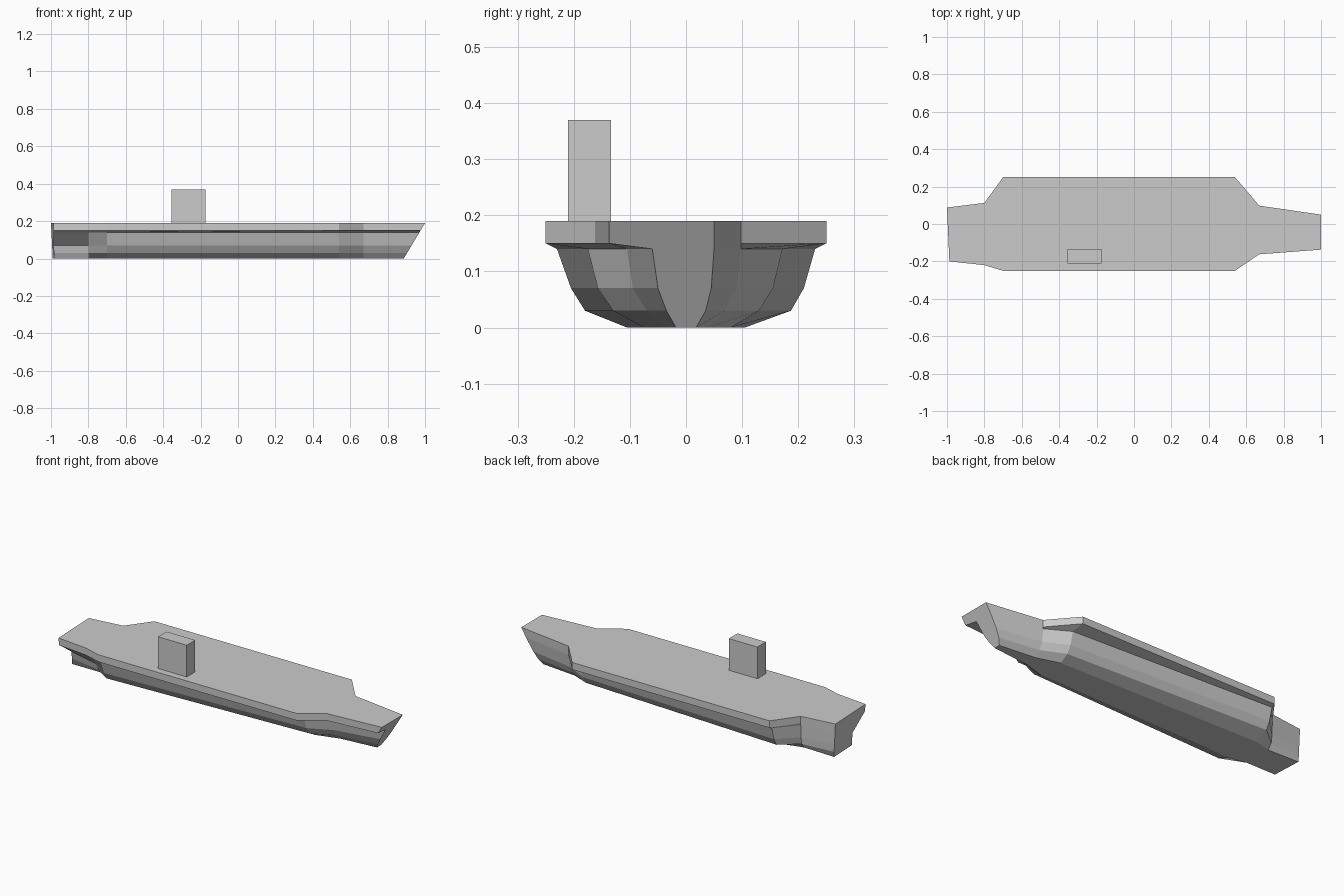
import bpy, bmesh

if "Cube" in bpy.data.objects:
    bpy.data.objects.remove(bpy.data.objects["Cube"])

# heights of the section points: deck edge top, deck edge bottom, then hull
Z = [0.19, 0.15, 0.14, 0.07, 0.03, 0.0]

# station x, left (+y) widths, right (-y) widths: deck edge, then hull at Z[2:]
STATIONS = [
    (-1.00, [0.088, 0.088, 0.088, 0.088, 0.086], [0.20, 0.185, 0.085, 0.085, 0.085]),
    (-0.80, [0.113, 0.113, 0.110, 0.105, 0.080], [0.22, 0.205, 0.135, 0.115, 0.085]),
    (-0.70, [0.250, 0.230, 0.210, 0.187, 0.105], [0.25, 0.230, 0.205, 0.180, 0.105]),
    (0.54, [0.250, 0.172, 0.155, 0.130, 0.080], [0.25, 0.175, 0.157, 0.130, 0.075]),
    (0.67, [0.098, 0.098, 0.090, 0.070, 0.040], [0.162, 0.105, 0.095, 0.070, 0.038]),
    (1.00, [0.050, 0.050, 0.045, 0.035, 0.018], [0.137, 0.060, 0.050, 0.035, 0.018]),
]


def station_x(x, y, z):
    """Rake the bow and lean the stern slightly."""
    if x == 1:
        return 1 - (0.19 - z) * 0.6
    if x == -1:
        return -1 + (0.19 - z) * 0.05 + max(0, 0.088 - y) * 0.045
    return x


def section(x, left, right):
    """Full ring from the left deck edge, under the keel, to the right deck edge."""
    lw, rw = [left[0]] + left, [right[0]] + right
    ring = [(w, z) for w, z in zip(lw, Z)]
    ring += [(-w, z) for w, z in reversed(list(zip(rw, Z)))]
    return [(station_x(x, y, z), y, z) for y, z in ring]


def loft(name, rings, caps):
    bm = bmesh.new()
    rows = [[bm.verts.new(p) for p in r] for r in rings]
    for a, b in zip(rows, rows[1:]):
        for i in range(len(a) - 1):
            bm.faces.new((a[i], a[i + 1], b[i + 1], b[i]))
    if caps:
        bm.faces.new(rows[0])
        bm.faces.new(rows[-1][::-1])
    bmesh.ops.recalc_face_normals(bm, faces=bm.faces)
    mesh = bpy.data.meshes.new(name)
    bm.to_mesh(mesh)
    bm.free()
    obj = bpy.data.objects.new(name, mesh)
    bpy.context.collection.objects.link(obj)
    return obj


rings = [section(*s) for s in STATIONS]

# hull with the deck sides, bow and transom
loft("hull", rings, True)

# flat flight deck closing the top
deck = loft("flight_deck", [[r[0], r[-1]] for r in rings], False)
if deck.data.polygons[0].normal.z < 0:
    deck.data.flip_normals()

# island tower on the right side of the deck
bpy.ops.mesh.primitive_cube_add(size=1, location=(-0.265, -0.172, 0.28))
tower = bpy.context.object
tower.name = "island_tower"
tower.scale = (0.18, 0.076, 0.18)
